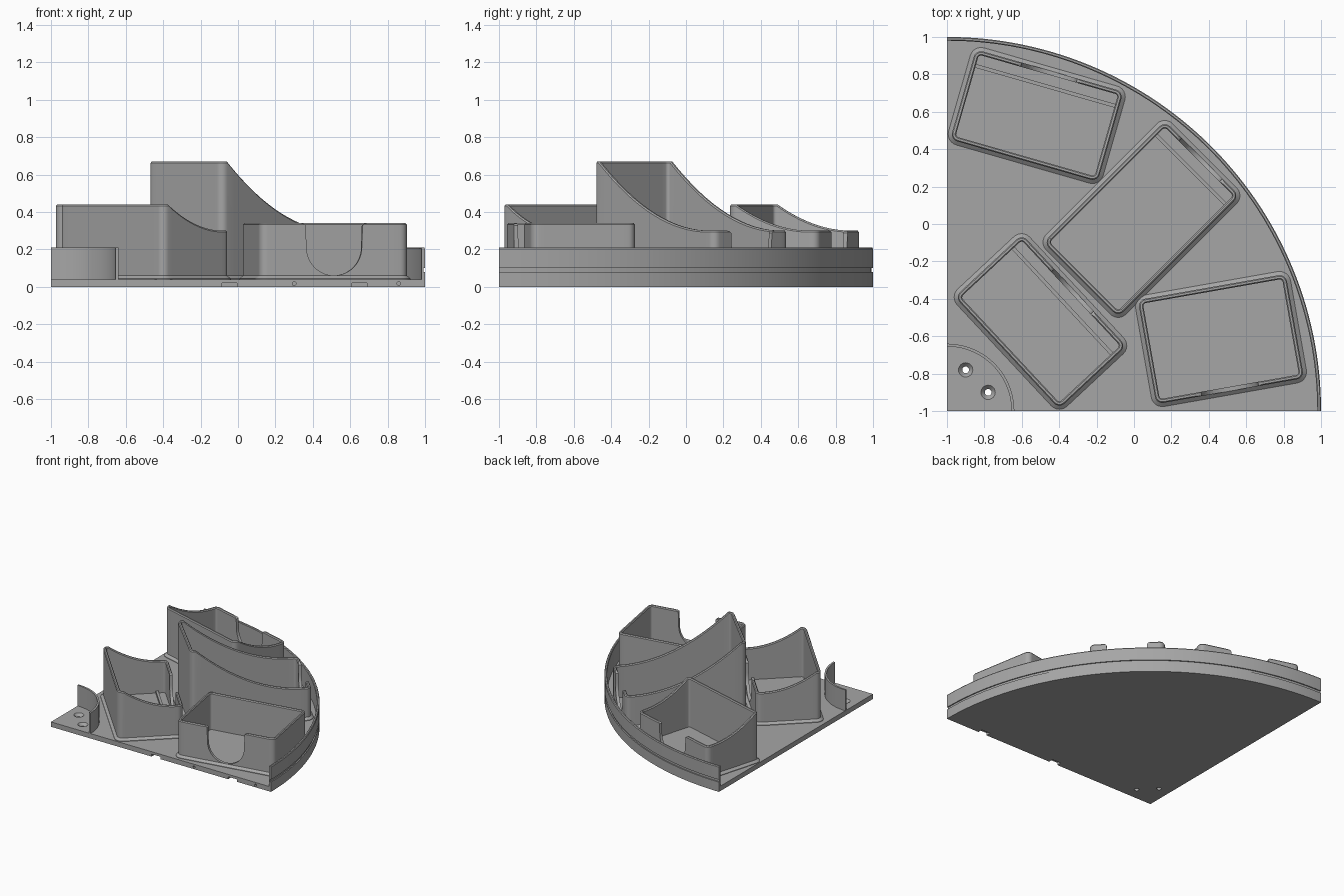
import bpy
import bmesh
from math import sin, cos, pi, radians
from mathutils import Matrix, Vector

cube = bpy.data.objects.get("Cube")
if cube:
    bpy.data.objects.remove(cube, do_unlink=True)

grey = bpy.data.materials.new("plain grey")
grey.use_nodes = True
grey.diffuse_color = (0.38, 0.38, 0.38, 1)
grey.node_tree.nodes["Principled BSDF"].inputs["Base Color"].default_value = grey.diffuse_color

FLOOR = 0.04                      # top of the base plate
CORNER = Vector((-1, -1, 0))      # centre of the quarter circle


def finish(name, bm, matrix=Matrix()):
    bmesh.ops.recalc_face_normals(bm, faces=bm.faces)
    mesh = bpy.data.meshes.new(name)
    bm.to_mesh(mesh)
    bm.free()
    mesh.transform(matrix)
    mesh.materials.append(grey)
    ob = bpy.data.objects.new(name, mesh)
    bpy.context.collection.objects.link(ob)
    return ob


def prism(name, points, direction, matrix=Matrix()):
    """Extrude a flat outline along a direction."""
    bm = bmesh.new()
    face = bm.faces.new([bm.verts.new(p) for p in points])
    new = bmesh.ops.extrude_face_region(bm, geom=[face])["geom"]
    bmesh.ops.translate(bm, vec=direction,
                        verts=[v for v in new if isinstance(v, bmesh.types.BMVert)])
    return finish(name, bm, matrix)


def cone(name, r1, r2, z1, z2, place):
    bm = bmesh.new()
    bmesh.ops.create_cone(bm, cap_ends=True, segments=24, radius1=r1, radius2=r2, depth=z2 - z1)
    return finish(name, bm, Matrix.Translation((place[0], place[1], (z1 + z2) / 2)))


def block(name, x, y, z, matrix=Matrix()):
    pts = [(x[0], y[0], z[0]), (x[1], y[0], z[0]), (x[1], y[1], z[0]), (x[0], y[1], z[0])]
    return prism(name, pts, (0, 0, z[1] - z[0]), matrix)


def select(ob):
    bpy.ops.object.select_all(action='DESELECT')
    ob.select_set(True)
    bpy.context.view_layer.objects.active = ob


def cut(ob, cutter):
    cutter.hide_render = True
    select(ob)
    mod = ob.modifiers.new("cut", 'BOOLEAN')
    mod.operation = 'DIFFERENCE'
    mod.solver = 'EXACT'
    mod.object = cutter
    bpy.ops.object.modifier_apply(modifier=mod.name)
    bpy.data.objects.remove(cutter, do_unlink=True)


def smooth(ob):
    select(ob)
    bpy.ops.object.shade_smooth_by_angle(angle=radians(30))


def arc_wall(name, profile, segs):
    """Turn a (radius, height) profile through the quarter circle."""
    bm = bmesh.new()
    rings = []
    for i in range(segs + 1):
        a = pi / 2 * i / segs
        rings.append([bm.verts.new(CORNER + Vector((r * cos(a), r * sin(a), z)))
                      for r, z in profile])
    n = len(profile)
    for a, b in zip(rings, rings[1:]):
        for k in range(n):
            bm.faces.new((a[k], a[(k + 1) % n], b[(k + 1) % n], b[k]))
    bm.faces.new(rings[0])
    bm.faces.new(rings[-1])
    smooth(finish(name, bm))


def rounded_loop(w, d, r, steps=6, along=16):
    """Rounded rectangle outline with subdivided sides."""
    corners = []
    for q, (sx, sy) in enumerate([(1, 1), (-1, 1), (-1, -1), (1, -1)]):
        c = Vector((sx * (w / 2 - r), sy * (d / 2 - r)))
        corners.append([c + r * Vector((cos(a), sin(a)))
                        for a in (pi / 2 * (q + s / steps) for s in range(steps + 1))])
    loop = []
    for q in range(4):
        loop += corners[q]
        start, end = corners[q][-1], corners[(q + 1) % 4][0]
        loop += [start.lerp(end, k / along) for k in range(1, along)]
    return loop


def tray(name, centre, angle, w, d, high, low, ridge=True):
    """Open box whose rim sweeps down from the back to a notched front."""
    place = Matrix.Translation((*centre, 0)) @ Matrix.Rotation(radians(angle), 4, 'Z')
    base = rounded_loop(w, d, 0.04)

    def top(y):
        t = (y + d / 2 - 0.04) / (d - 0.09)
        return low + (high - low) * (1 - min(max(t, 0), 1)) ** 2

    # offset from the wall face, fixed height or drop below the rim
    section = [(0.02, FLOOR - 0.005, None), (0.02, FLOOR + 0.004, None), (0, 0.06, None),
               (0, None, 0.008), (-0.006, None, 0), (-0.017, None, 0),
               (-0.023, None, 0.008), (-0.023, FLOOR - 0.005, None)]
    bm = bmesh.new()
    rings = []
    for off, z, drop in section:
        loop = rounded_loop(w + 2 * off, d + 2 * off, 0.04 + off)
        rings.append([bm.verts.new((p.x, p.y, z if drop is None else top(b.y) - drop))
                      for p, b in zip(loop, base)])
    n = len(base)
    for a, b in zip(rings, rings[1:] + rings[:1]):
        for k in range(n):
            bm.faces.new((a[k], a[(k + 1) % n], b[(k + 1) % n], b[k]))
    ob = finish(name, bm, place)

    # thumb notch with eased shoulders
    y = d / 2 - 0.05
    half = [(0.18, low + 0.1), (0.18, low), (0.165, low - 0.003), (0.154, low - 0.012)]
    bowl = [(0.15 * cos(a), 0.21 - 0.15 * sin(a)) for a in (pi * i / 24 for i in range(25))]
    outline = half + bowl + [(-px, pz) for px, pz in reversed(half)]
    cut(ob, prism("notch_cutter", [(px, y, pz) for px, pz in outline], (0, 0.1, 0), place))
    smooth(ob)

    if ridge:
        block(name + "_floor_ridge", (0.02 - w / 2, w / 2 - 0.02),
              (d / 2 - 0.095, d / 2 - 0.075), (FLOOR - 0.005, FLOOR + 0.018), place)


# base plate
edge = [CORNER + 1.99 * Vector((cos(a), sin(a), 0)) for a in (pi / 2 * i / 72 for i in range(73))]
plate = prism("base_plate", [CORNER] + edge, (0, 0, FLOOR))

# screw holes
for spot in [(-0.9, -0.78), (-0.78, -0.9)]:
    cut(plate, cone("hole_cutter", 0.018, 0.018, -0.05, 0.1, spot))
    cut(plate, cone("countersink_cutter", 0.018, 0.042, 0.018, FLOOR + 0.004, spot))

# clip slots and peg holes along both straight edges
swap = Matrix(((0, 1, 0, 0), (1, 0, 0, 0), (0, 0, 1, 0), (0, 0, 0, 1)))
for side in (Matrix(), swap):
    for x in (-0.045, 0.65):
        cut(plate, block("slot_cutter", (x - 0.04, x + 0.04), (-1.05, -0.96), (-0.02, 0.02), side))
    for x in (0.3, 0.86):
        peg = Matrix.Translation((x, -1.0, 0.017))
        ring = [(0.01 * cos(a), -0.02, 0.01 * sin(a)) for a in (pi / 6 * i for i in range(12))]
        cut(plate, prism("peg_cutter", ring, (0, 0.06, 0), side @ peg))
smooth(plate)

# outer rim with a fine groove, and the low wall around the screw corner
arc_wall("outer_rim", [(1.98, 0), (2, 0), (2, 0.08), (1.991, 0.08), (1.991, 0.1), (2, 0.1),
                       (2, 0.203), (1.995, 0.21), (1.985, 0.21), (1.98, 0.205)], 72)
arc_wall("inner_arc_wall", [(0.345, FLOOR - 0.005), (0.36, FLOOR - 0.005),
                            (0.36, 0.21), (0.345, 0.21)], 32)

# trays
tray("back_tray", (-0.52, 0.58), -16, 0.82, 0.50, 0.44, 0.30)
tray("centre_tray", (0.04, 0.027), -45, 0.564, 0.916, 0.67, 0.30)
tray("front_left_tray", (-0.5, -0.521), -47, 0.817, 0.491, 0.44, 0.30)
tray("front_right_tray", (0.465, -0.615), 190, 0.802, 0.565, 0.34, 0.34, ridge=False)
